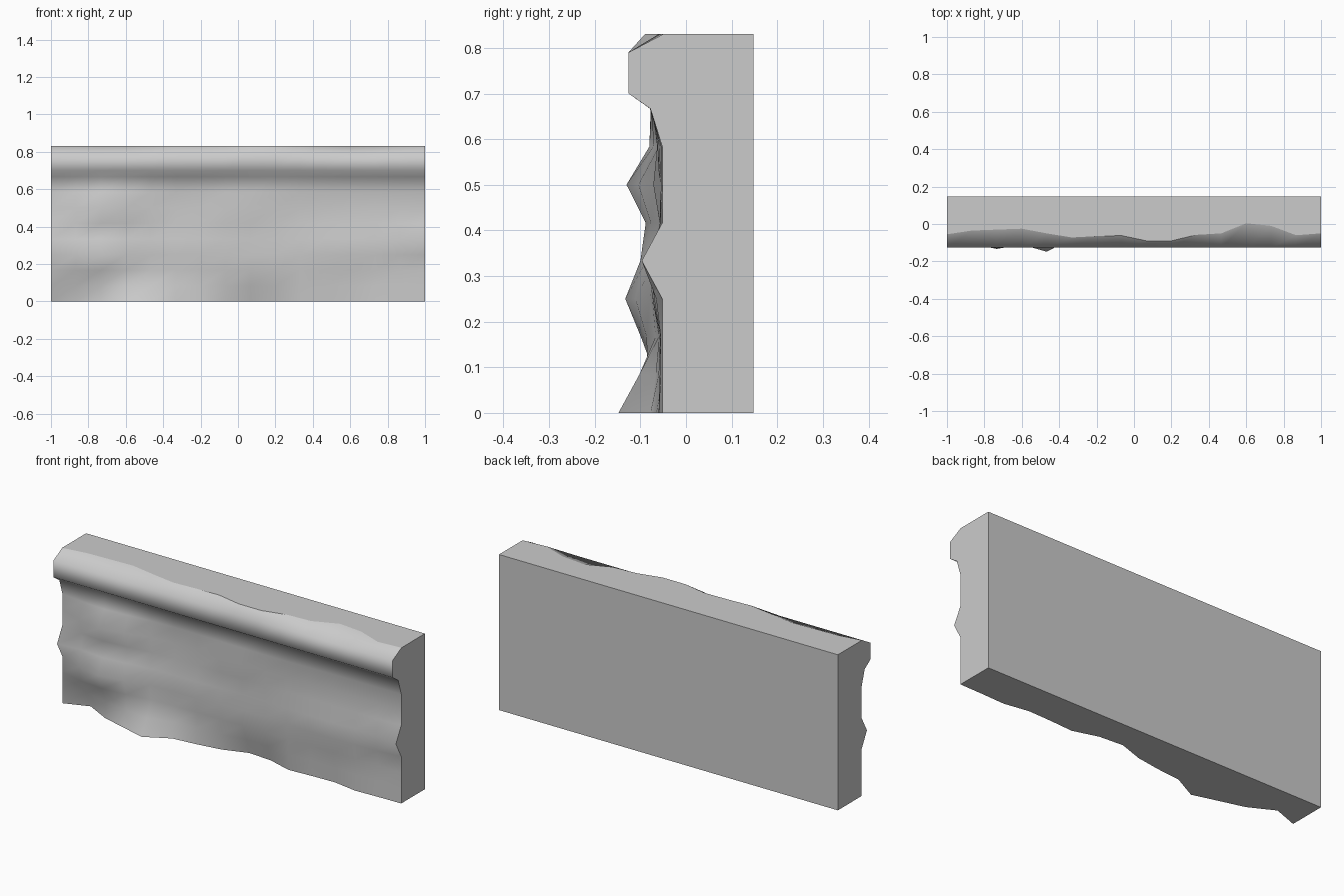
import bpy, bmesh, math

if "Cube" in bpy.data.objects:
    bpy.data.objects.remove(bpy.data.objects["Cube"])

COLS = 16
ROWS = [i / 12 for i in range(9)]            # rough field rows, up to the lip
LIP_Y, LIP_Z = -0.126, (0.70, 0.79)
TOP, BACK = 0.83, 0.148

# wavy front outlines (y in hundredths) along the bottom and top edges, and up the ends
BOTTOM = [-5.2, -0.3, -7.3, -11, -14.8, -7.8, -6.5, -4.5, 0, -1, -5, -4.2, -3.8, -6, -5.5, -5.2]
CREST = [-5.5, -3.5, -3, -2.5, -5, -7.2, -6.5, -6.2, -9, -9, -5.8, -5, 0.4, -1, -6, -5]
END = [-5.2, -5.2, -5.2, -5.2, -9.7, -5.2, -5.2, -5.2, -7.8]

# rock bumps: x, z, x radius, z radius, height
BUMPS = [(-0.73, 0.25, 0.22, 0.11, 0.078), (-0.73, 0.50, 0.20, 0.08, 0.075),
         (0.0, 0.50, 0.14, 0.06, 0.020), (0.60, 0.29, 0.30, 0.07, 0.025),
         (-0.25, 0.27, 0.20, 0.08, 0.020), (0.95, 0.33, 0.12, 0.06, 0.020),
         (0.25, 0.62, 0.25, 0.08, 0.010)]


def front_y(c, r):
    """Depth of the rough field at column c, row r."""
    x, z = -1 + 2 * c / (COLS - 1), ROWS[r]
    if c in (0, COLS - 1):
        return END[r] / 100
    if r == len(ROWS) - 1:
        return -0.07 - 0.01 * abs(x)
    y = -0.055
    for bx, bz, sx, sz, h in BUMPS:
        y -= h * math.exp(-((x - bx) / sx) ** 2 - ((z - bz) / sz) ** 2)
    w = max(0, 1 - z / 0.167)                # fade into the bottom outline
    return y * (1 - w) + BOTTOM[c] / 100 * w


# one closed cross-section per column, joined into a slab
bm = bmesh.new()
sections = []
for c in range(COLS):
    x = -1 + 2 * c / (COLS - 1)
    pts = [(front_y(c, r), z) for r, z in enumerate(ROWS)]
    pts += [(LIP_Y, z) for z in LIP_Z]
    pts += [(CREST[c] / 100, TOP), (BACK, TOP), (BACK, 0)]
    sections.append([bm.verts.new((x, y, z)) for y, z in pts])

n = len(sections[0])
for a, b in zip(sections, sections[1:]):
    for i in range(n):
        j = (i + 1) % n
        f = bm.faces.new((a[i], b[i], b[j], a[j]))
        f.smooth = i < n - 3                 # only the carved front is smooth
bm.faces.new(sections[0])
bm.faces.new(sections[-1])
bmesh.ops.recalc_face_normals(bm, faces=bm.faces)

# crisp borders between the front and the flat sides
for e in bm.edges:
    if len({f.smooth for f in e.link_faces}) > 1:
        e.smooth = False

mesh = bpy.data.meshes.new("rough_wall_slab")
bm.to_mesh(mesh)
bm.free()
bpy.context.collection.objects.link(bpy.data.objects.new("rough_wall_slab", mesh))
